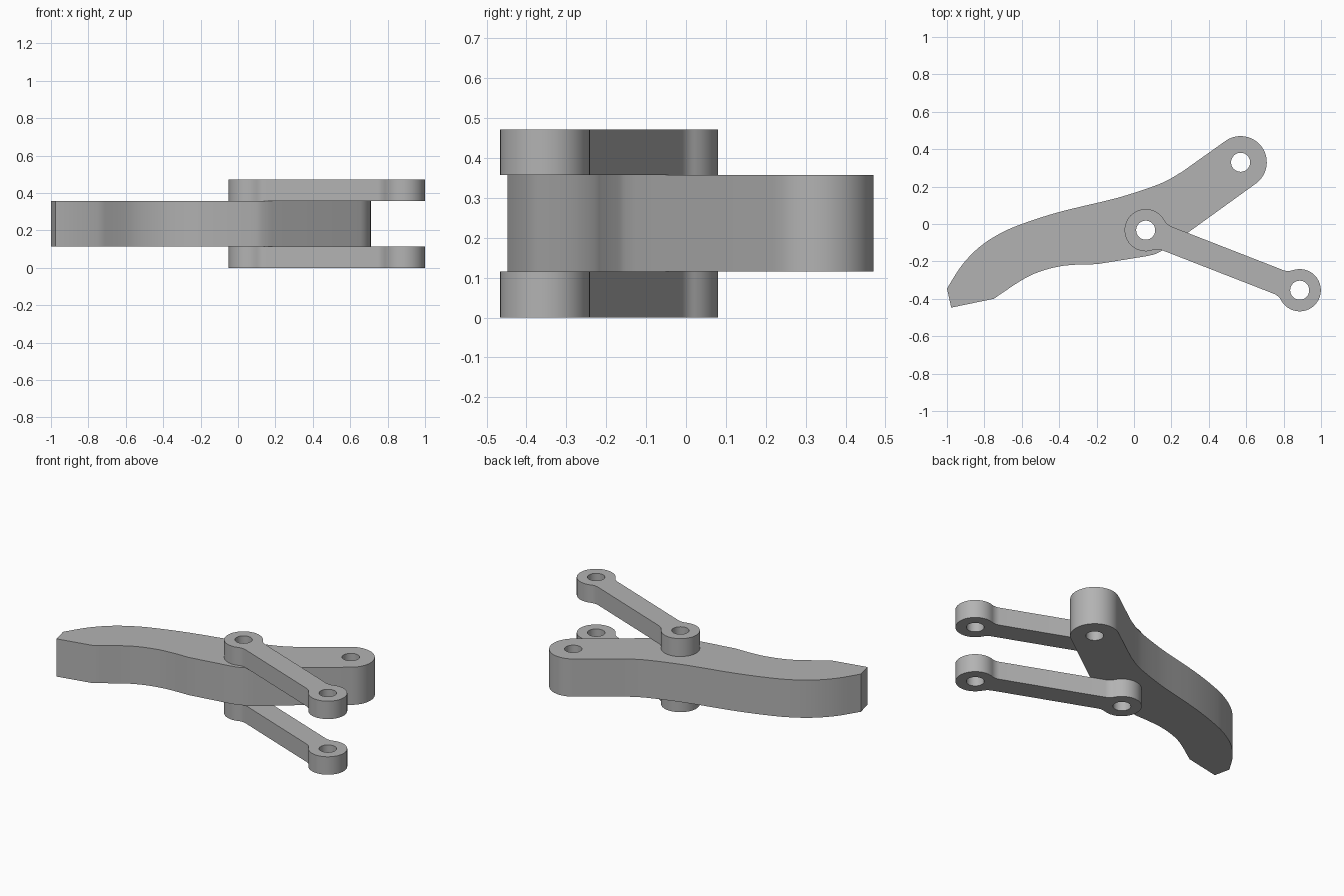
import bpy
import bmesh
from math import sin, cos, tau, radians, sqrt, atan2, pi
from mathutils import Vector

cube = bpy.data.objects.get("Cube")
if cube:
    bpy.data.objects.remove(cube, do_unlink=True)

GREY = (0.45, 0.45, 0.45, 1)
grey = bpy.data.materials.new("plain grey")
grey.use_nodes = True
grey.diffuse_color = GREY
grey.node_tree.nodes["Principled BSDF"].inputs["Base Color"].default_value = GREY


def arc(centre, radius, start, end, steps=24):
    """Points on an arc between two angles in radians."""
    angles = [start + (end - start) * i / steps for i in range(steps + 1)]
    return [Vector((centre[0] + radius * cos(a), centre[1] + radius * sin(a))) for a in angles]


def smooth_path(points, steps=4):
    """Catmull-Rom curve through the points."""
    p = [Vector(q) for q in points]
    p = [2 * p[0] - p[1]] + p + [2 * p[-1] - p[-2]]
    path = []
    for a, b, c, d in zip(p, p[1:], p[2:], p[3:]):
        for i in range(steps):
            t = i / steps
            path.append(b + (c - a) * t / 2 + (a - 2.5 * b + 2 * c - d / 2) * t * t
                        + (1.5 * (b - c) + (d - a) / 2) * t ** 3)
    return path + [p[-2]]


def plate(name, loops, bottom, top):
    """Flat plate from an outline and its holes, extruded between two heights."""
    curve = bpy.data.curves.new(name, "CURVE")
    curve.dimensions = "2D"
    curve.fill_mode = "BOTH"
    curve.extrude = (top - bottom) / 2
    for loop in loops:
        spline = curve.splines.new("POLY")
        spline.points.add(len(loop) - 1)
        for point, co in zip(spline.points, loop):
            point.co = (co.x, co.y, 0, 1)
        spline.use_cyclic_u = True
    helper = bpy.data.objects.new(name + "_outline", curve)
    bpy.context.collection.objects.link(helper)
    bpy.context.view_layer.update()
    mesh = bpy.data.meshes.new_from_object(helper.evaluated_get(bpy.context.evaluated_depsgraph_get()))
    bpy.data.objects.remove(helper, do_unlink=True)

    bm = bmesh.new()
    bm.from_mesh(mesh)
    bmesh.ops.remove_doubles(bm, verts=bm.verts, dist=0.0002)
    bmesh.ops.recalc_face_normals(bm, faces=bm.faces)
    bmesh.ops.translate(bm, verts=bm.verts, vec=(0, 0, (top + bottom) / 2))
    bm.to_mesh(mesh)
    bm.free()
    mesh.materials.clear()
    mesh.materials.append(grey)
    obj = bpy.data.objects.new(name, mesh)
    bpy.context.collection.objects.link(obj)
    bpy.ops.object.select_all(action="DESELECT")
    obj.select_set(True)
    bpy.context.view_layer.objects.active = obj
    bpy.ops.object.shade_smooth_by_angle(angle=radians(25))


PIVOT = Vector((0.0625, -0.033))
LINK_END = Vector((0.886, -0.354))
ARM_END = Vector((0.57, 0.33))
HOLE = 0.051


def hole(centre):
    return arc(centre, HOLE, 0, tau * 31 / 32, 31)


# Curved arm: blunt tip, sweeping edges and a rounded eye
tilt = radians(35.9)
lower = smooth_path([(-0.75, -0.4), (-0.6, -0.3), (-0.505, -0.255), (-0.4, -0.227),
                     (-0.3, -0.217), (-0.2, -0.215)])
belly = smooth_path([(0.067, -0.172), (0.115, -0.16), (0.16, -0.137), (0.2, -0.11)])
eye = arc(ARM_END, 0.14, tilt - pi / 2, tilt + pi / 2)
upper = smooth_path([(0.26, 0.281), (0.17, 0.229), (0.083, 0.194), (-0.024, 0.159),
                     (-0.13, 0.129), (-0.4, 0.064), (-0.6, 0), (-0.72, -0.053),
                     (-0.826, -0.123), (-0.92, -0.22), (-1, -0.345)])
tip = [Vector((-0.977, -0.447))]
plate("curved_arm", [lower + belly + eye + upper + tip, hole(PIVOT), hole(ARM_END)], 0.115, 0.357)

# Link outline: a quarter with eye and concave fillet, mirrored both ways
BOSS, HALF_BAR, FILLET = 0.113, 0.068, 0.08
axis = LINK_END - PIVOT
length = axis.length
along = sqrt((BOSS + FILLET) ** 2 - (HALF_BAR + FILLET) ** 2)
turn = atan2(HALF_BAR + FILLET, along)
quarter = arc((0, 0), BOSS, pi, turn, 16) + arc((along, HALF_BAR + FILLET), FILLET,
                                               turn + pi, 1.5 * pi, 8)[1:]
half = quarter + [Vector((length - p.x, p.y)) for p in reversed(quarter)]
local = half + [Vector((p.x, -p.y)) for p in reversed(half[1:-1])]
d = axis.normalized()
outline = [PIVOT + d * p.x + Vector((-d.y, d.x)) * p.y for p in local]

# Matching links below and above the arm
for name, bottom, top in (("lower_link", 0, 0.115), ("upper_link", 0.357, 0.472)):
    plate(name, [outline, hole(PIVOT), hole(LINK_END)], bottom, top)
